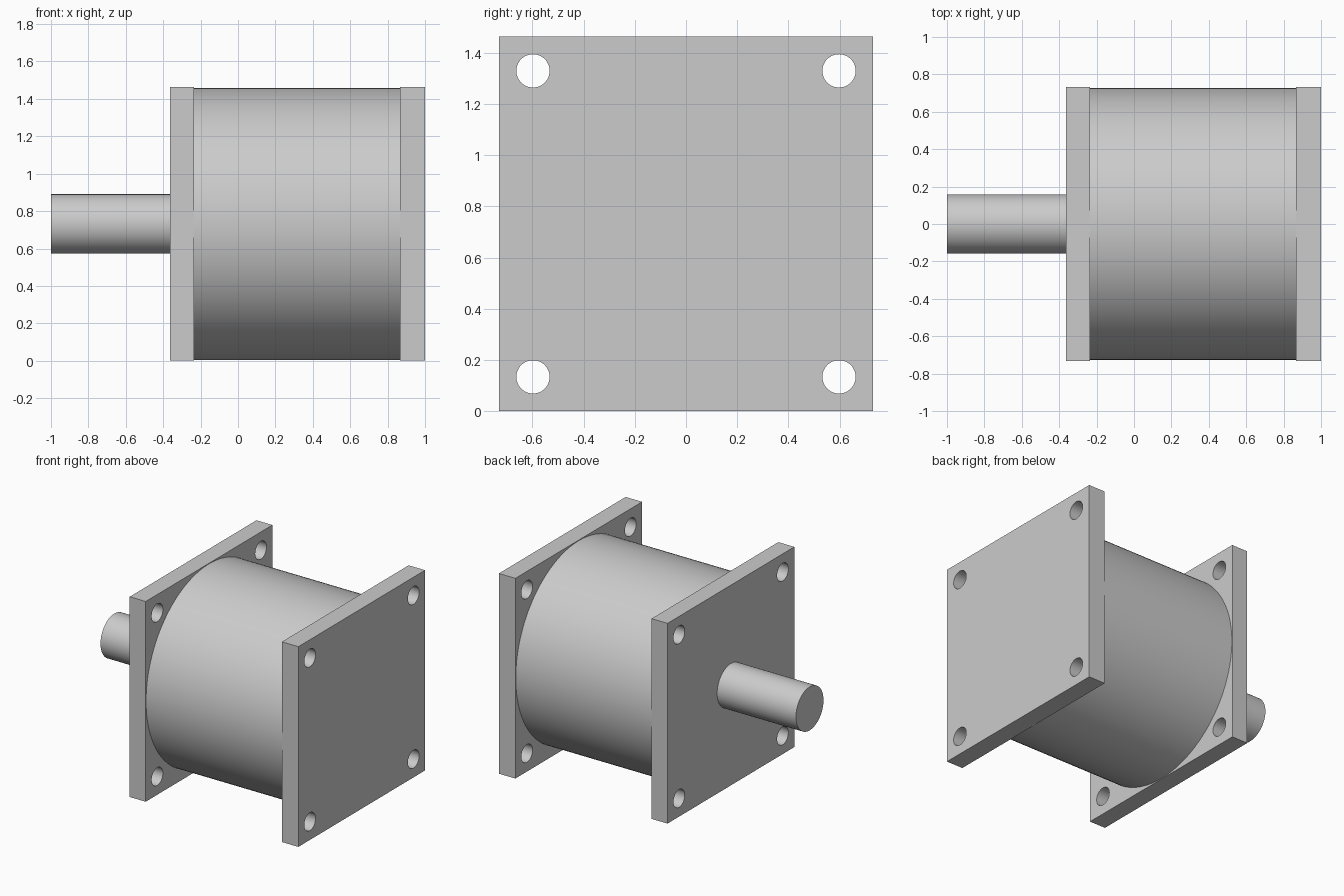
import bpy
import math

cube = bpy.data.objects.get("Cube")
if cube:
    bpy.data.objects.remove(cube, do_unlink=True)

SIZE = 1.463          # plate side
MID = SIZE / 2        # height of the axis

metal = bpy.data.materials.new("light grey metal")
metal.use_nodes = True
grey = (0.6, 0.6, 0.6, 1)
metal.diffuse_color = grey
metal.node_tree.nodes["Principled BSDF"].inputs["Base Color"].default_value = grey


def rod(name, radius, x0, x1, y=0, z=MID, sides=96):
    """Cylinder lying along x."""
    bpy.ops.mesh.primitive_cylinder_add(
        vertices=sides, radius=radius, depth=x1 - x0,
        location=((x0 + x1) / 2, y, z), rotation=(0, math.pi / 2, 0))
    ob = bpy.context.object
    ob.name = name
    ob.data.materials.append(metal)
    bpy.ops.object.shade_smooth_by_angle(angle=math.radians(30))
    return ob


def plate(name, x0, x1):
    """Square plate with a bolt hole in each corner."""
    bpy.ops.mesh.primitive_cube_add(size=1, location=((x0 + x1) / 2, 0, MID))
    ob = bpy.context.object
    ob.name = name
    ob.scale = (x1 - x0, SIZE, SIZE)
    bpy.ops.object.transform_apply(location=False, rotation=False, scale=True)
    ob.data.materials.append(metal)
    for sy in (-1, 1):
        for sz in (-1, 1):
            cutter = rod(name + "_hole_cutter", 0.065, x0 - 0.1, x1 + 0.1,
                         sy * 0.598, MID + sz * 0.598, 48)
            mod = ob.modifiers.new("bolt_hole", "BOOLEAN")
            mod.operation = "DIFFERENCE"
            mod.solver = "EXACT"
            mod.object = cutter
            bpy.context.view_layer.objects.active = ob
            bpy.ops.object.modifier_apply(modifier=mod.name)
            bpy.data.objects.remove(cutter, do_unlink=True)
    # Smooth hole walls, sharp plate edges
    bpy.ops.object.select_all(action="DESELECT")
    ob.select_set(True)
    bpy.context.view_layer.objects.active = ob
    bpy.ops.object.shade_smooth_by_angle(angle=math.radians(30))


# End plates
plate("shaft_end_plate", -0.363, -0.234)
plate("rear_end_plate", 0.867, 1.0)

# Round body between the plates, and the output shaft
rod("body", 0.727, -0.234, 0.867, sides=128)
rod("shaft", 0.159, -1.0, -0.363)
